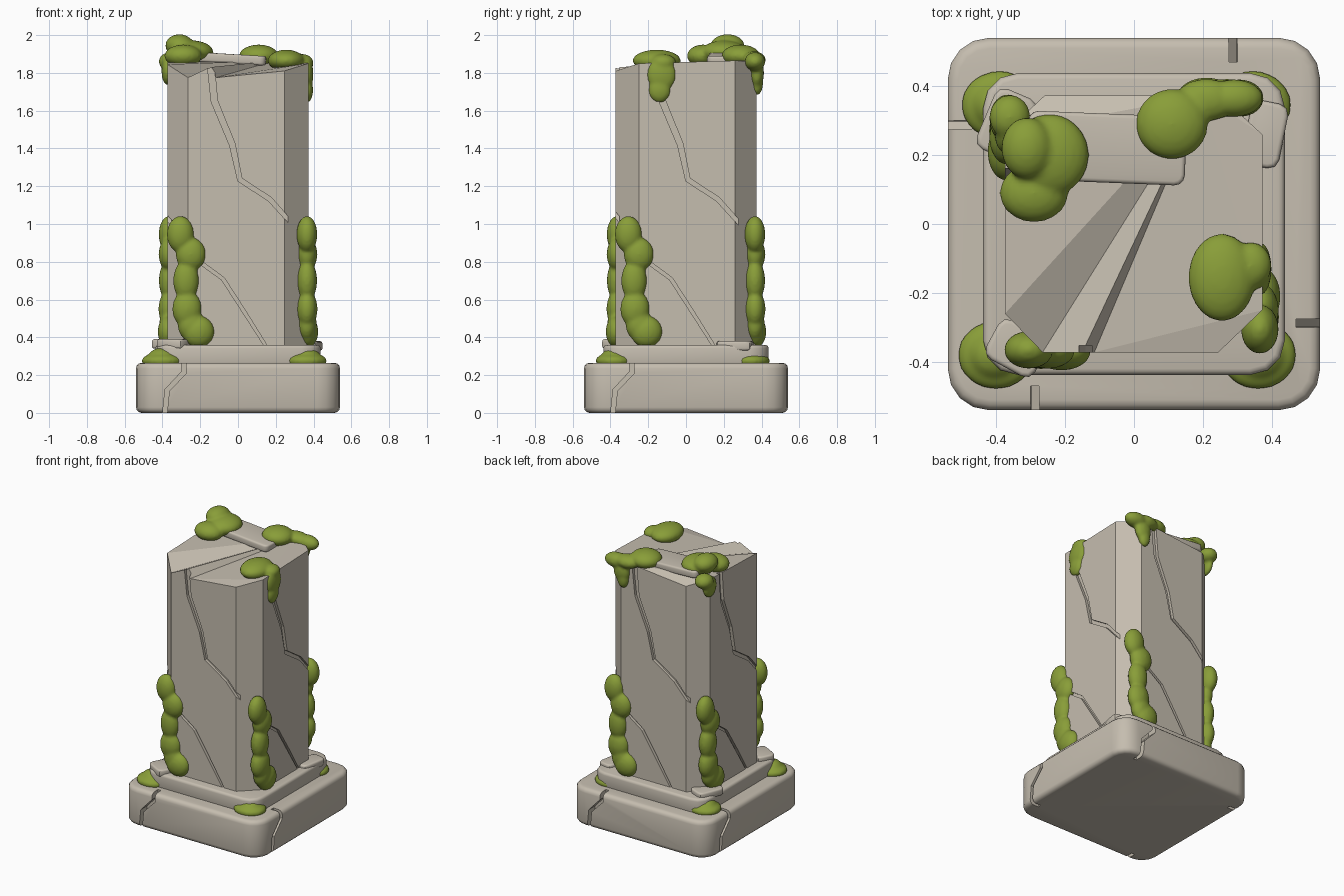
import bpy, bmesh, math
from mathutils import Vector, Matrix

if "Cube" in bpy.data.objects:
    bpy.data.objects.remove(bpy.data.objects["Cube"])


def material(name, rgb):
    m = bpy.data.materials.new(name)
    m.diffuse_color = (*rgb, 1)
    m.use_nodes = True
    m.node_tree.nodes["Principled BSDF"].inputs["Base Color"].default_value = m.diffuse_color
    return m


STONE = material("weathered stone", (0.56, 0.51, 0.43))
MOSS = material("moss green", (0.25, 0.34, 0.04))


def add_object(name, bm, mat):
    bmesh.ops.recalc_face_normals(bm, faces=bm.faces)
    me = bpy.data.meshes.new(name)
    bm.to_mesh(me)
    bm.free()
    ob = bpy.data.objects.new(name, me)
    bpy.context.collection.objects.link(ob)
    me.materials.append(mat)
    return ob


def smooth(ob, angle=35):
    bpy.ops.object.select_all(action='DESELECT')
    ob.select_set(True)
    bpy.context.view_layer.objects.active = ob
    bpy.ops.object.shade_smooth_by_angle(angle=math.radians(angle))


def rounded_block(name, size, centre, corner, edge, segments=4, turn=0, tilt=0):
    """Box with rounded upright corners and softened rims."""
    bm = bmesh.new()
    bmesh.ops.create_cube(bm, size=1)
    bmesh.ops.scale(bm, vec=size, verts=bm.verts)
    upright = [e for e in bm.edges if abs(e.verts[0].co.z - e.verts[1].co.z) > 1e-4]
    bmesh.ops.bevel(bm, geom=upright, offset=corner, segments=segments, profile=0.5, affect='EDGES')
    rim = [e for e in bm.edges if abs(e.verts[0].co.z - e.verts[1].co.z) < 1e-4]
    bmesh.ops.bevel(bm, geom=rim, offset=edge, segments=3, profile=0.5, affect='EDGES')
    bm.transform(Matrix.Translation(centre) @ Matrix.Rotation(turn, 4, 'Z') @ Matrix.Rotation(tilt, 4, 'Y'))
    return add_object(name, bm, STONE)


def crack_cutter(name, paths, y_out, y_in):
    """Zigzag strips (x, z, half width) pushed into all four sides."""
    bm = bmesh.new()
    for k in range(4):
        rot = Matrix.Rotation(k * math.pi / 2, 3, 'Z')
        for path in paths:
            rings = []
            for i, (x, z, w) in enumerate(path):
                a, b = path[max(i - 1, 0)], path[min(i + 1, len(path) - 1)]
                n = Vector((b[1] - a[1], 0, a[0] - b[0])).normalized() * w
                p = Vector((x, 0, z))
                rings.append([bm.verts.new(rot @ (p + n * s + Vector((0, y, 0))))
                              for s, y in ((1, y_out), (-1, y_out), (-1, y_in), (1, y_in))])
            for r, q in zip(rings, rings[1:]):
                for j in range(4):
                    bm.faces.new((r[j], r[(j + 1) % 4], q[(j + 1) % 4], q[j]))
            bm.faces.new(rings[0][::-1])
            bm.faces.new(rings[-1])
    ob = add_object(name, bm, STONE)
    ob.hide_render = True
    ob.hide_viewport = True
    return ob


def cut(ob, cutter):
    m = ob.modifiers.new("cracks", 'BOOLEAN')
    m.operation = 'DIFFERENCE'
    m.solver = 'EXACT'
    m.object = cutter


def moss_clump(name, blobs, turn=0):
    """Ellipsoids (x, y, z, rx, ry, rz) fused into one soft clump."""
    bm = bmesh.new()
    for x, y, z, rx, ry, rz in blobs:
        mat = Matrix.Translation((x, y, z)) @ Matrix.Diagonal((rx, ry, rz, 1))
        bmesh.ops.create_icosphere(bm, subdivisions=3, radius=1, matrix=mat)
    bm.transform(Matrix.Rotation(turn, 4, 'Z'))
    ob = add_object(name, bm, MOSS)
    r = ob.modifiers.new("fuse", 'REMESH')
    r.mode = 'VOXEL'
    r.voxel_size = 0.01
    r.use_smooth_shade = True
    s = ob.modifiers.new("soften", 'SMOOTH')
    s.factor = 0.5
    s.iterations = 4
    return ob


# Plinth and step
plinth = rounded_block("plinth", (1.08, 1.08, 0.265), (0, 0, 0.1375), 0.12, 0.03)
plinth.location.z = -0.005
smooth(plinth)
cut(plinth, crack_cutter("plinth_crack_cutter", [
    [(-0.39, -0.03, 0.012), (-0.375, 0.12, 0.012), (-0.285, 0.215, 0.013), (-0.29, 0.32, 0.013)]],
    -0.60, -0.47))
step = rounded_block("step", (0.875, 0.875, 0.11), (0, 0, 0.305), 0.10, 0.018, segments=3)
smooth(step)

# Loose stone chips resting on the step
for i, (x, y, z, sx, sy, sz, t) in enumerate([
        (-0.34, -0.36, 0.365, 0.16, 0.13, 0.05, -0.5),
        (-0.37, 0.29, 0.365, 0.13, 0.19, 0.05, -0.4),
        (0.38, 0.26, 0.355, 0.11, 0.19, 0.05, -0.2)]):
    smooth(rounded_block(f"stone_chip_{i}", (sx, sy, sz), (x, y, z), 0.03, 0.012, 2, t))

# Chamfered shaft with a broken, ridged top
top = dict(f0=(-0.265, -0.372, 1.775), ridge=(-0.15, -0.372, 1.83), dip=(-0.115, -0.372, 1.775),
           f1=(0.245, -0.372, 1.81), r0=(0.372, -0.25, 1.85), r1=(0.372, 0.26, 1.865),
           b0=(0.25, 0.372, 1.86), peak=(0.20, 0.372, 1.865), b1=(-0.26, 0.372, 1.82),
           l0=(-0.374, 0.265, 1.86), l1=(-0.374, -0.26, 1.845))
bm = bmesh.new()
upper = {k: bm.verts.new(v) for k, v in top.items()}
lower = [bm.verts.new((v[0], v[1], 0.33)) for v in top.values()]
ring = list(upper.values())
bm.faces.new(lower[::-1])
for i in range(len(ring)):
    j = (i + 1) % len(ring)
    bm.faces.new((lower[i], lower[j], ring[j], ring[i]))
for names in ("f0 ridge peak", "ridge dip peak", "dip f1 r0", "dip r0 peak", "r0 r1 peak",
              "r1 b0 peak", "f0 peak l1", "l1 peak l0", "l0 peak b1"):
    bm.faces.new([upper[n] for n in names.split()])
shaft = add_object("broken_shaft", bm, STONE)
cut(shaft, crack_cutter("shaft_crack_cutter", [
    [(-0.145, 1.90, 0.018), (-0.14, 1.80, 0.018), (-0.125, 1.65, 0.017), (-0.03, 1.42, 0.015),
     (0.01, 1.235, 0.013), (0.17, 1.13, 0.012), (0.30, 0.985, 0.011)],
    [(-0.31, 0.88, 0.008), (-0.19, 0.79, 0.009), (-0.08, 0.71, 0.009), (0.03, 0.54, 0.009),
     (0.15, 0.35, 0.007)]], -0.42, -0.352))

# Fallen slab on the broken top
slab = rounded_block("top_slab", (0.46, 0.2, 0.05), (-0.08, 0.22, 1.877), 0.03, 0.012, 3, -0.04, 0.06)
smooth(slab)

# Creeping moss and corner cushions, repeated round the four sides
for k in range(4):
    turn = k * math.pi / 2
    moss_clump(f"creeping_moss_{k}", [
        (-0.305, -0.365, 0.945, 0.072, 0.055, 0.098), (-0.25, -0.365, 0.84, 0.08, 0.055, 0.09),
        (-0.275, -0.365, 0.70, 0.068, 0.054, 0.11), (-0.27, -0.365, 0.55, 0.078, 0.056, 0.10),
        (-0.21, -0.37, 0.43, 0.085, 0.055, 0.085), (-0.25, -0.365, 0.47, 0.07, 0.052, 0.09)], turn)
for k, (x, y) in enumerate([(-0.40, -0.38), (0.36, -0.38), (0.345, 0.345), (-0.39, 0.345)]):
    moss_clump(f"corner_moss_{k}", [(x, y, 0.275, 0.112, 0.10, 0.045),
                                    (x * 1.01, y, 0.29, 0.075, 0.07, 0.055)])

# Moss on the broken top, with drips over the edges
moss_clump("top_moss_left", [
    (-0.245, 0.20, 1.91, 0.115, 0.12, 0.062), (-0.31, 0.22, 1.945, 0.075, 0.09, 0.06),
    (-0.29, 0.09, 1.89, 0.10, 0.085, 0.06)])
moss_clump("top_moss_left_drip", [
    (-0.36, 0.31, 1.86, 0.06, 0.065, 0.05), (-0.375, 0.27, 1.81, 0.03, 0.065, 0.075)])
moss_clump("top_moss_back", [
    (0.11, 0.29, 1.89, 0.105, 0.103, 0.06), (0.21, 0.36, 1.87, 0.09, 0.062, 0.045),
    (0.29, 0.365, 1.86, 0.085, 0.055, 0.05), (0.24, 0.375, 1.80, 0.06, 0.038, 0.08),
    (0.23, 0.375, 1.75, 0.042, 0.034, 0.07)])
moss_clump("top_moss_right", [
    (0.255, -0.155, 1.865, 0.098, 0.128, 0.058), (0.34, -0.12, 1.855, 0.06, 0.068, 0.045),
    (0.365, -0.13, 1.79, 0.034, 0.078, 0.09), (0.365, -0.14, 1.71, 0.033, 0.06, 0.068)])
